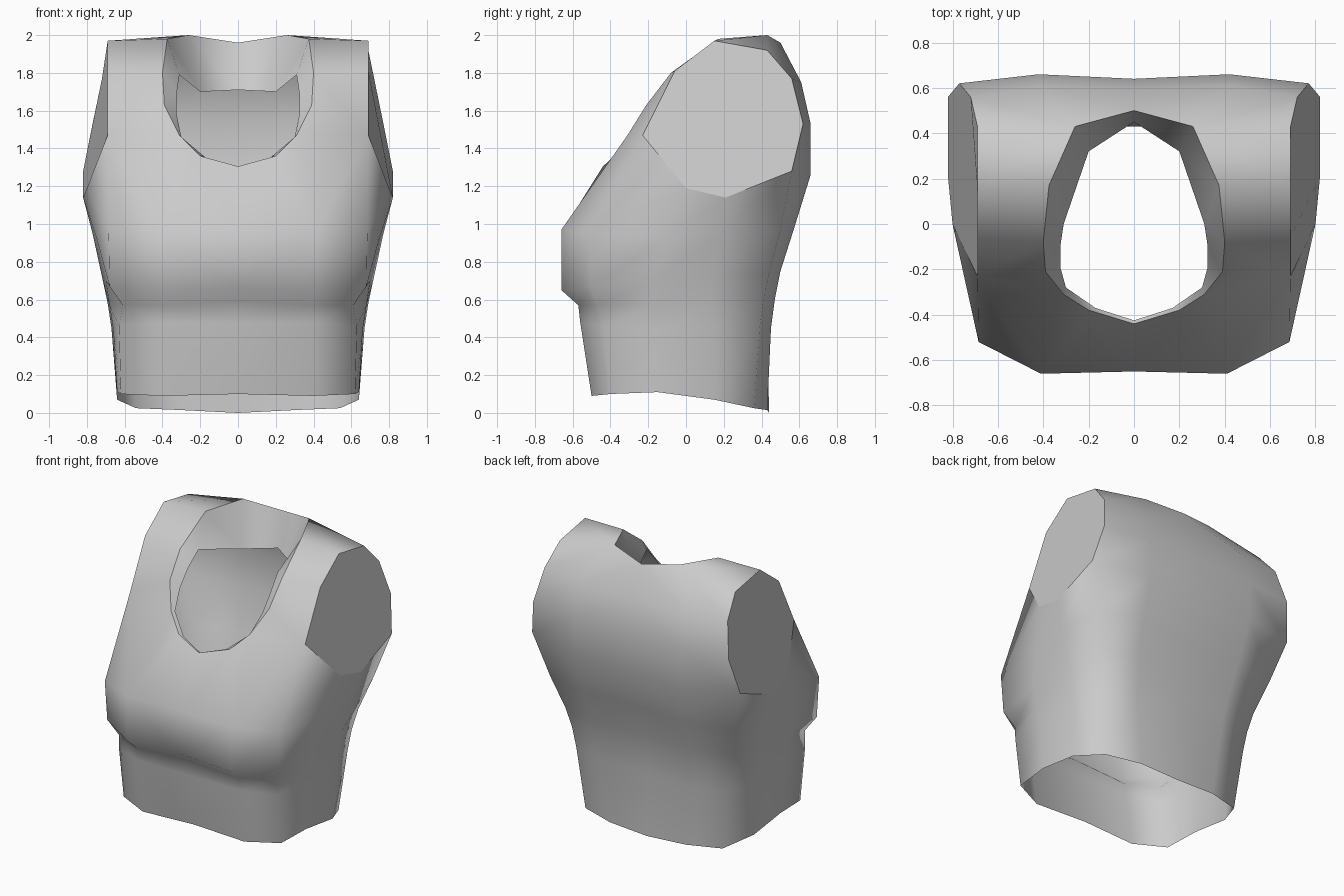
import bpy
import bmesh
from mathutils import Vector

cube = bpy.data.objects.get("Cube")
if cube:
    bpy.data.objects.remove(cube, do_unlink=True)

# One plain grey cloth
cloth = bpy.data.materials.new("grey_cloth")
cloth.use_nodes = True
GREY = (0.6, 0.6, 0.6, 1.0)
cloth.diffuse_color = GREY
cloth.node_tree.nodes["Principled BSDF"].inputs["Base Color"].default_value = GREY


def points(*coords):
    """Points given in hundredths of a unit."""
    return [Vector(c) / 100 for c in coords]


def strip(lower, upper):
    """Faces between two rows of points; a repeated point makes a triangle."""
    faces = []
    for i in range(len(lower) - 1):
        face = []
        for p in (lower[i], lower[i + 1], upper[i + 1], upper[i]):
            if p not in face:
                face.append(p)
        faces.append(face)
    return faces


def build(name, faces, smooth=True):
    """Make the left half from faces and mirror it across the middle."""
    bm = bmesh.new()
    for face in faces:
        bm.faces.new([bm.verts.new(p) for p in face]).smooth = smooth
    bmesh.ops.remove_doubles(bm, verts=bm.verts, dist=0.0005)
    mesh = bpy.data.meshes.new(name)
    bm.to_mesh(mesh)
    bm.free()
    mesh.materials.append(cloth)
    obj = bpy.data.objects.new(name, mesh)
    bpy.context.collection.objects.link(obj)
    mirror = obj.modifiers.new("mirror", 'MIRROR')
    mirror.use_clip = True
    return obj


# Half rings round the body, from centre front past the side to centre back
hem = points((0, -49, 10), (40, -50, 9), (62, -40, 10), (64, -15, 11),
             (64, 15, 7), (54, 36, 2.5), (30, 43, 1.5), (0, 44, 0))
waist = points((0, -56, 48), (40, -56, 48), (63, -44, 46), (66, -15, 44),
               (67, 15, 45), (59, 39, 45), (35, 45, 45), (0, 43, 45))
under_bust = points((0, -57, 59), (40, -57, 57), (61, -47, 57), (68, -18, 57),
                    (69, 14, 58), (61, 41, 60), (36, 47, 60), (0, 45, 60))
bust_low = points((0, -64, 66), (41, -66, 65), (68, -50, 67), (70, -17, 70),
                  (72, 14, 72), (64, 44, 74), (38, 50, 75), (0, 48, 75))
bust_high = points((0, -65, 97), (41, -66, 97), (68.5, -52, 95), (75, -10, 93),
                   (77, 18, 95), (72, 50, 97), (40, 57, 97), (0, 55, 97))

# Arm opening, from its front corner over the shoulder and under the arm
arm = points((69, -23, 147), (69, -6, 181), (69, 15, 197), (69, 43, 192),
             (72, 56, 177), (77, 62, 153), (82, 56, 128), (82, 21, 114),
             (80, 0, 119))

# Neckline and the inner edge of its facing, front to back
neck = points((0, -44, 130.5), (20, -38, 136), (31, -31, 147), (39, -21, 163),
              (40, -8, 180), (37.5, 17, 198), (26, 43, 200), (0, 50, 196))
facing = points((0, -42.5, 130), (17, -37, 135), (30, -28, 146), (32.5, -19, 158),
                (32.5, -10, 169), (31, 0, 179), (20, 32, 170), (0, 45, 171))

# Shoulder blade rows, outer then centre
blade_low = points((42, 66, 126), (0, 63.5, 126))
blade_mid = points((42, 66, 153), (0, 64, 153))
blade_high = points((42, 61, 175), (0, 60, 175))

# Bodice: lower rings
faces = []
rings = [hem, waist, under_bust, bust_low, bust_high]
for low, high in zip(rings, rings[1:]):
    faces += strip(low, high)

# Bodice: chest, underarm and back up to the neck
front, front_mid, corner = bust_high[:3]
faces += strip([front, front_mid, front_mid, corner], neck[:3] + [arm[0]])
faces += strip(bust_high[2:6], [arm[0], arm[8], arm[7], arm[6]])
back = [bust_high[5:], [arm[6]] + blade_low, [arm[5]] + blade_mid,
        [arm[4]] + blade_high, [arm[3]] + neck[6:]]
for low, high in zip(back, back[1:]):
    faces += strip(low, high)

# Bodice: shoulder straps
faces += strip([arm[0]] + arm[:4], neck[2:7])
build("bodice", faces)

# Neck facing turned to the inside
build("neck_facing", strip(neck, facing))

# Flat panels closing the arm openings
build("arm_panels", [arm[::-1]], smooth=False)
